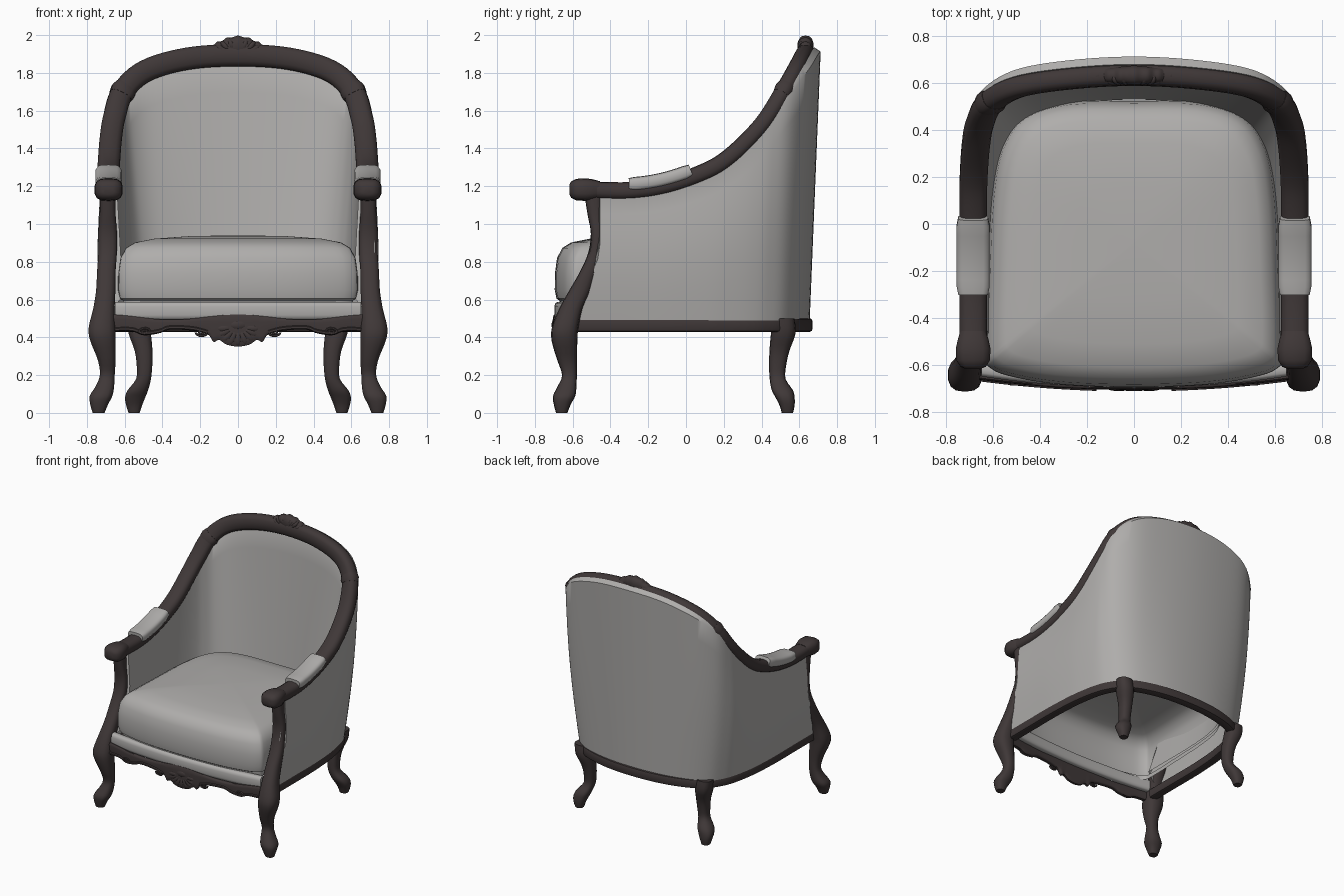
import bpy, bmesh, math
from mathutils import Vector as V, Matrix as M

if "Cube" in bpy.data.objects:
    bpy.data.objects.remove(bpy.data.objects["Cube"])


def material(name, rgb):
    m = bpy.data.materials.new(name)
    m.diffuse_color = (*rgb, 1)
    m.use_nodes = True
    m.node_tree.nodes["Principled BSDF"].inputs["Base Color"].default_value = m.diffuse_color
    return m


WOOD = material("dark wood", (0.050, 0.039, 0.039))
FABRIC = material("grey fabric", (0.43, 0.42, 0.41))


def finish(name, bm, mat, angle=45):
    """Turn a bmesh into an object, smooth with sharp creases."""
    bmesh.ops.recalc_face_normals(bm, faces=bm.faces)
    for f in bm.faces:
        f.smooth = True
    for e in bm.edges:
        if len(e.link_faces) == 2 and e.calc_face_angle(0) > math.radians(angle):
            e.smooth = False
    me = bpy.data.meshes.new(name)
    bm.to_mesh(me)
    bm.free()
    me.materials.append(mat)
    ob = bpy.data.objects.new(name, me)
    bpy.context.collection.objects.link(ob)


def spline(pts, n):
    """Catmull-Rom resampling of tuples of any length."""
    p = [pts[0], *pts, pts[-1]]
    out = []
    for i in range(1, len(p) - 2):
        for k in range(n):
            t = k / n
            out.append(tuple(
                0.5 * (2 * b + (c - a) * t + (2 * a - 5 * b + 4 * c - d) * t * t
                       + (3 * b - a - 3 * c + d) * t ** 3)
                for a, b, c, d in zip(p[i - 1], p[i], p[i + 1], p[i + 2])))
    return out + [tuple(pts[-1])]


def ring(c, u, v, n=14, e=2.6):
    """Superellipse cross-section around c."""
    pts = []
    for k in range(n):
        a = 2 * math.pi * (k + 0.5) / n
        ca, sa = math.cos(a), math.sin(a)
        pts.append(V(c) + V(u) * math.copysign(abs(ca) ** (2 / e), ca)
                   + V(v) * math.copysign(abs(sa) ** (2 / e), sa))
    return pts


def loft(name, rings, mat, caps=(True, True), closed=True, side=1, angle=45):
    bm = bmesh.new()
    rows = [[bm.verts.new((p[0] * side, p[1], p[2])) for p in r] for r in rings]
    n = len(rows[0])
    for a, b in zip(rows, rows[1:]):
        for k in range(n if closed else n - 1):
            bm.faces.new((a[k], a[(k + 1) % n], b[(k + 1) % n], b[k]))
    for row, cap in ((rows[0], caps[0]), (rows[-1], caps[1])):
        if cap:
            bm.faces.new(row)
    finish(name, bm, mat, angle)


def frames(path):
    """Centre, width direction and upward direction along (x, y, z, roll) samples."""
    out = []
    for i, (x, y, z, a) in enumerate(path):
        t = (V(path[min(i + 1, len(path) - 1)][:3]) - V(path[max(i - 1, 0)][:3])).normalized()
        w = V((math.cos(math.radians(a)), 0, math.sin(math.radians(a))))
        w = (w - t * w.dot(t)).normalized()
        out.append((V((x, y, z)), w, w.cross(t)))
    return out


def both(half):
    """Half path ending on the centre line, extended to the other side."""
    return half + [(-p[0], *p[1:]) for p in reversed(half[:-1])]


def blobs(name, items, mat):
    """Carving made of ellipsoids: (centre, radii, turn about y)."""
    bm = bmesh.new()
    for c, r, a in items:
        bmesh.ops.create_uvsphere(bm, u_segments=10, v_segments=7, radius=1,
                                  matrix=M.Translation(c) @ M.Rotation(a, 4, 'Y') @ M.Diagonal((*r, 1)))
    finish(name, bm, mat, 60)


# Top rail: arms sweeping up into the arched back
half = [(.685, -.54, 1.18, 0), (.685, -.3, 1.175, 0), (.685, -.1, 1.205, 0), (.685, .1, 1.275, 0),
        (.682, .22, 1.345, 2), (.673, .34, 1.455, 6), (.656, .43, 1.56, 14), (.61, .52, 1.70, 36),
        (.49, .585, 1.81, 62), (.27, .62, 1.875, 80), (0, .635, 1.893, 90)]
full = half + [(-x, y, z, 180 - a) for x, y, z, a in reversed(half[:-1])]
rail = frames(spline(full, 6))
loft("top_rail", [ring(c, w * .06, n * .047) for c, w, n in rail], WOOD)

# Upholstered shell: outer skin, over the top under the rail, inner skin
floor = both([(.70, -.57), (.70, -.33), (.70, -.1), (.69, .1), (.675, .22), (.65, .34),
              (.615, .43), (.55, .52), (.43, .59), (.23, .64), (0, .655)])
floor = spline(floor, 6)
columns = []
for (c, w, n), (bx, by) in zip(rail, floor):
    b = w.z ** 2
    top_out = c - n * (.04 + .038 * b) + w * (.04 - .02 * b)
    roll = c - n * (.03 + .015 * b) + w * .042
    top_in = c - w * .045
    k = min(max((by + .2) / .8, 0), 1)
    low_out = V((bx * 1.015, by, .49))
    low_in = V((bx * .87, by - .125 * k, .62))
    col = []
    for j in range(9):
        t = j / 8
        p = low_out.lerp(top_out, t)
        p.x *= 1 + .035 * math.sin(math.pi * t)
        col.append(p)
    col += [roll] + [top_in.lerp(low_in, j / 8) for j in range(9)]
    for p in col:
        # front edge follows the curved arm post
        s = min(max((p.z - .55) / .33, 0), 1)
        p.y = max(p.y, -.57 + .115 * s * s * (3 - 2 * s))
    columns.append(col)
loft("back_shell", columns, FABRIC, closed=False)

# Seat rail under the shell
base = frames([(x * .97, y - .02, .465, 0) for x, y in floor])
rings = []
for i, (c, w, n) in enumerate(base):
    d = base[min(i + 1, len(base) - 1)][0] - base[max(i - 1, 0)][0]
    rings.append(ring(c, V((d.y, -d.x, 0)).normalized() * .035, (0, 0, .036), 12, 5))
loft("seat_rail", rings, WOOD)

# Seat cushion: plan outline stacked in puffed layers, open underneath
outline = spline(both([(0, -.695), (.3, -.685), (.5, -.655), (.61, -.615), (.635, -.54), (.625, -.2),
                       (.61, .1), (.57, .32), (.47, .46), (.28, .52), (0, .525)][::-1]), 4)[:-1]
layers = [(.955, .56), (.96, .595), (.985, .605), (1, .65), (.998, .74), (.98, .82), (.935, .873),
          (.86, .902), (.7, .922), (.4, .936), (.02, .94)]
loft("seat_cushion", [[(x * s, -.08 + (y + .08) * s, z) for x, y in outline] for s, z in layers],
     FABRIC, caps=(False, True))

# Fabric strip under the cushion front
strip = spline(both([(.65, -.62), (.4, -.65), (0, -.668)]), 5)
loft("front_fabric_strip", [ring((x, y, .54), (0, .03, 0), (0, 0, .048), 12, 3.5) for x, y in strip], FABRIC)


# Carved front apron with wavy lower edge
def apron_y(x):
    return -.69 + .10 * x * x


edge = [(.66, .43), (.56, .43), (.5, .41), (.42, .42), (.36, .44), (.24, .435), (.16, .415),
        (.13, .375), (.1, .385), (.06, .36), (0, .35)]
rings = []
for x, z in spline(both(edge), 4):
    top = .508 + .014 * math.cos(x * 9)
    rings.append(ring((x, apron_y(x), (top + z) / 2), (0, .017, 0), (0, 0, (top - z) / 2), 12, 4))
loft("front_apron", rings, WOOD)

# Apron carving: edge beads, scrolls and a central shell
for s, tag in ((1, "right"), (-1, "left")):
    bead = spline([(x, z + .012) for x, z in edge[:7]], 4)
    loft("apron_bead_" + tag, [ring((x, apron_y(x) - .012, z), (0, .012, 0), (0, 0, .011), 8)
                               for x, z in bead], WOOD, side=s)
    for i, (sx, sz, turn) in enumerate(((.49, .43, 1), (.19, .425, -1))):
        curl = []
        for k in range(19):
            a, r = turn * k * .55, .034 - .0016 * k
            curl.append(ring((sx + r * math.cos(a), apron_y(sx) - .014, sz + r * math.sin(a) * .6),
                             (.007 * math.cos(a), 0, .007 * math.sin(a)), (0, .009, 0), 8))
        loft(f"apron_scroll_{i + 1}_{tag}", curl, WOOD, side=s)
blobs("apron_shell", [((.075 * math.sin(a), -.697, .45 - .055 * math.cos(a)), (.02, .014, .042), -a)
                      for a in [k * .38 for k in range(-4, 5)]]
      + [((0, -.70, .465), (.05, .012, .025), 0)], WOOD)

# Crest on top of the back: scalloped plate with a fan of lobes
crest = spline(both([(.19, 1.925), (.16, 1.948), (.135, 1.945), (.11, 1.965), (.085, 1.968),
                     (.06, 1.987), (.03, 1.988), (0, 1.998)]), 3)
loft("crest_plate", [ring((x, .633, (z + 1.88) / 2), (0, .043 - .1 * abs(x), 0), (0, 0, (z - 1.88) / 2), 14, 2.4)
                     for x, z in crest], WOOD)
blobs("crest_carving", [((.10 * math.sin(a), .62, 1.905 + .045 * math.cos(a)), (.02, .03, .038), a)
                        for a in [k * .36 for k in range(-3, 4)]], WOOD)

# Parts repeated on both sides
front_leg = [(.69, -.49, 1.15, .042, .047), (.69, -.48, 1.05, .043, .041), (.69, -.47, .95, .05, .034),
             (.69, -.48, .85, .05, .037), (.697, -.515, .75, .05, .045), (.70, -.56, .65, .052, .057),
             (.71, -.61, .55, .058, .062), (.72, -.64, .45, .072, .07), (.715, -.643, .38, .068, .068),
             (.695, -.63, .28, .048, .052), (.692, -.617, .20, .04, .039), (.705, -.63, .14, .05, .05),
             (.725, -.645, .09, .061, .059), (.735, -.655, .045, .048, .045), (.738, -.658, 0, .032, .03)]
rear_leg = [(.53, .52, .50, .06, .055), (.52, .515, .42, .06, .065), (.50, .495, .33, .048, .053),
            (.495, .485, .25, .042, .045), (.50, .485, .18, .04, .042), (.53, .51, .12, .055, .056),
            (.545, .525, .08, .054, .05), (.55, .535, .04, .043, .04), (.55, .537, 0, .03, .03)]
scroll = [(-.618, .03, .025), (-.608, .055, .043), (-.58, .073, .057), (-.53, .075, .06),
          (-.49, .066, .054), (-.455, .055, .044)]
pad_line = [f for f in rail[:40] if -.32 < f[0].y < .05]
for s, tag in ((1, "right"), (-1, "left")):
    for name, leg in (("front_leg_", front_leg), ("rear_leg_", rear_leg)):
        loft(name + tag, [ring((x, y, max(z, 0)), (rx, 0, 0), (0, ry, 0))
                          for x, y, z, rx, ry in spline(leg, 3)], WOOD, side=s)
    # Rounded hand rest at the arm front
    loft("arm_scroll_" + tag, [ring((.685, y, 1.182), (w, 0, 0), (0, 0, h), 14, 3)
                               for y, w, h in scroll], WOOD, side=s)
    # Padded armrest with softened ends
    rings = []
    for i, (c, w, n) in enumerate(pad_line):
        k = .9 if i in (0, len(pad_line) - 1) else 1
        rings.append(ring(c + n * .034, w * .071 * k, n * .038 * k, 14, 3.5))
    loft("arm_pad_" + tag, rings, FABRIC, side=s)
    # Carved collar around the rail at the shoulder
    loft("rail_collar_" + tag, [ring(c, w * .06 * k, n * .047 * k)
                                for (c, w, n), k in zip(rail[41:44], (1.03, 1.13, 1.03))], WOOD, side=s)
